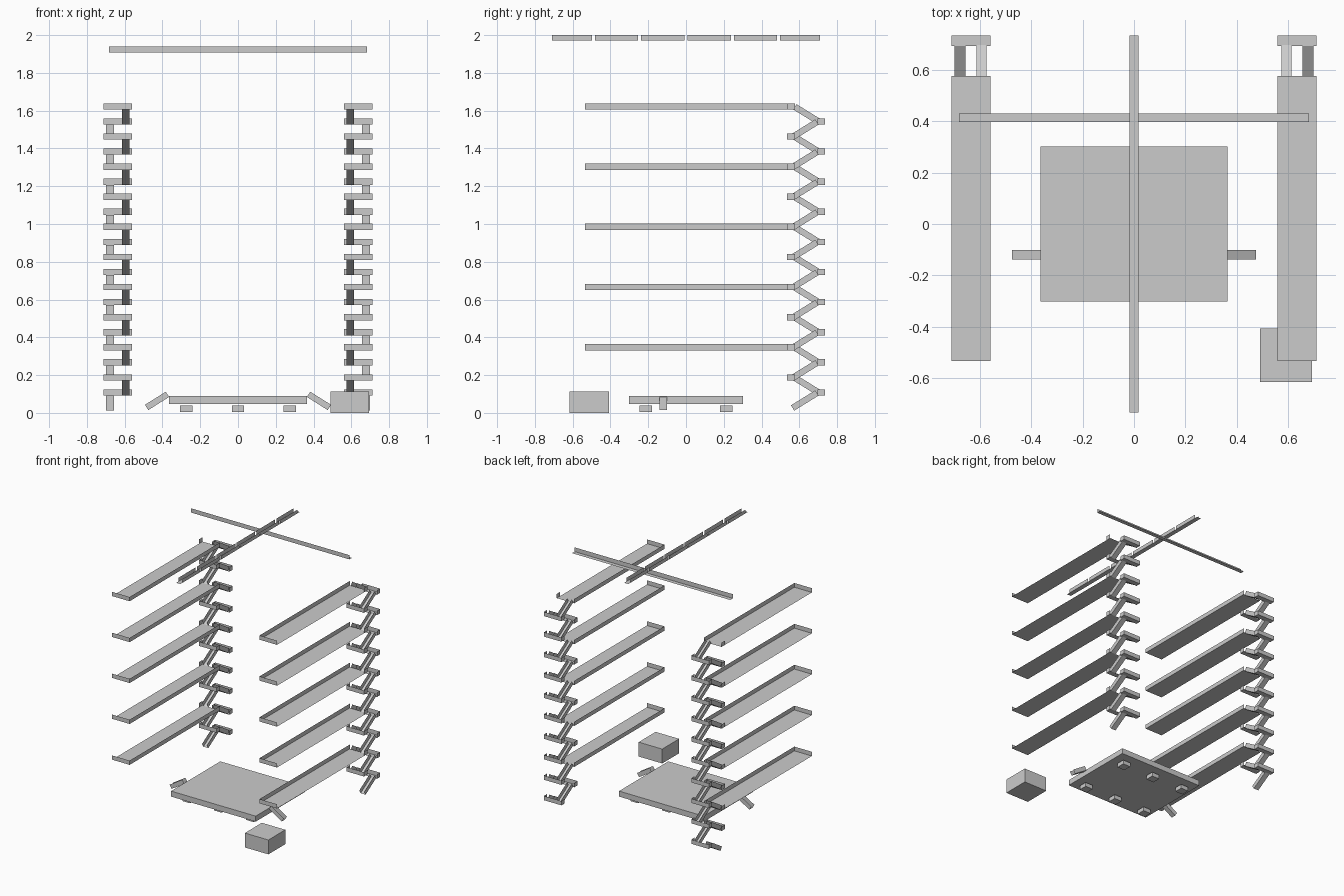
import bpy
from mathutils import Vector

if "Cube" in bpy.data.objects:
    bpy.data.objects.remove(bpy.data.objects["Cube"])

H = 0.033          # height of every channel wall
STEP = 0.0797      # drop of one ramp
TOP = 1.606        # floor height of the top tray


def make(name, verts, faces):
    me = bpy.data.meshes.new(name)
    me.from_pydata([tuple(v) for v in verts], [], faces)
    ob = bpy.data.objects.new(name, me)
    bpy.context.collection.objects.link(ob)
    return ob


def box(name, x0, x1, y0, y1, z0, z1):
    v = [(x, y, z) for x in (x0, x1) for y in (y0, y1) for z in (z0, z1)]
    f = [(0, 1, 3, 2), (4, 6, 7, 5), (0, 4, 5, 1), (2, 3, 7, 6), (0, 2, 6, 4), (1, 5, 7, 3)]
    return make(name, v, f)


def sheet_tray(name, x0, x1, y0, y1, z, walls):
    """Thin sheet floor with upright walls on the named sides."""
    v = [(x0, y0, z), (x1, y0, z), (x1, y1, z), (x0, y1, z)]
    v += [(x, y, z + H) for x, y, _ in v]
    sides = {"front": (0, 1, 5, 4), "right": (1, 2, 6, 5),
             "back": (2, 3, 7, 6), "left": (3, 0, 4, 7)}
    return make(name, v, [(0, 1, 2, 3)] + [sides[w] for w in walls])


def ramp(name, a, b, width):
    """Thin U channel whose floor runs from a to b, walls square to the slope."""
    a, b = Vector(a), Vector(b)
    d = (b - a).normalized()
    s = d.cross(Vector((0, 0, 1))).normalized()
    up = s.cross(d) * H
    s *= width / 2
    v = [a - s + up, a - s, a + s, a + s + up, b - s + up, b - s, b + s, b + s + up]
    return make(name, v, [(0, 1, 5, 4), (1, 2, 6, 5), (2, 3, 7, 6)])


for side, label in ((-1, "left"), (1, "right")):
    xs = sorted((side * 0.56, side * 0.711))
    inner = "right" if side < 0 else "left"

    # zigzag tower: landings and alternating ramps
    for i in range(20):
        z = TOP - i * STEP
        if i % 2 == 0:
            x = side * 0.595
            ramp(f"{label}_ramp_{i}", (x, 0.568, z), (x, 0.697, z - STEP), 0.04)
            walls = ["left", "right"]
            if i % 4:
                walls.append("front")
            sheet_tray(f"{label}_front_landing_{i}", *xs, 0.535, 0.577, z, walls)
        else:
            x = side * 0.678
            ramp(f"{label}_ramp_{i}", (x, 0.702, z), (x, 0.573, z - STEP), 0.042)
            sheet_tray(f"{label}_back_landing_{i}", *xs, 0.695, 0.735, z, ["left", "right", "back"])

        # long trays in two lengths, open on the outer side
        if i % 4 == 0:
            sheet_tray(f"{label}_tray_front_{i}", *xs, -0.535, 0, z, [inner, "front"])
            sheet_tray(f"{label}_tray_back_{i}", *xs, 0, 0.535, z, [inner])

    # short ramp beside the base plate
    ramp(f"{label}_base_ramp", (side * 0.365, -0.12, 0.084), (side * 0.475, -0.12, 0.015), 0.038)

# base plate and feet
box("base_plate", -0.365, 0.365, -0.303, 0.303, 0.047, 0.09)
for x in (-0.275, 0, 0.275):
    for y in (-0.213, 0.213):
        box("foot", x - 0.033, x + 0.033, y - 0.033, y + 0.033, 0.006, 0.038)

# loose box
box("storage_box", 0.491, 0.694, -0.617, -0.408, 0, 0.112)

# overhead angle rail
make("cross_rail", [(x, y, z) for x in (-0.682, 0.682)
                    for y, z in ((0.398, 1.941), (0.398, 1.908), (0.43, 1.908))],
     [(0, 1, 4, 3), (1, 2, 5, 4)])

# overhead channel: continuous floor, walls in six lengths
make("long_rail_floor", [(-0.018, -0.735, 1.971), (0.018, -0.735, 1.971),
                         (0.018, 0.735, 1.971), (-0.018, 0.735, 1.971)], [(0, 1, 2, 3)])
for k in range(6):
    y0 = max(-0.71, -0.735 + k * 0.245 + 0.008)
    y1 = min(0.71, -0.735 + (k + 1) * 0.245 - 0.008)
    for x in (-0.018, 0.018):
        make("long_rail_wall", [(x, y0, 1.971), (x, y1, 1.971), (x, y1, 2.0), (x, y0, 2.0)], [(0, 1, 2, 3)])
